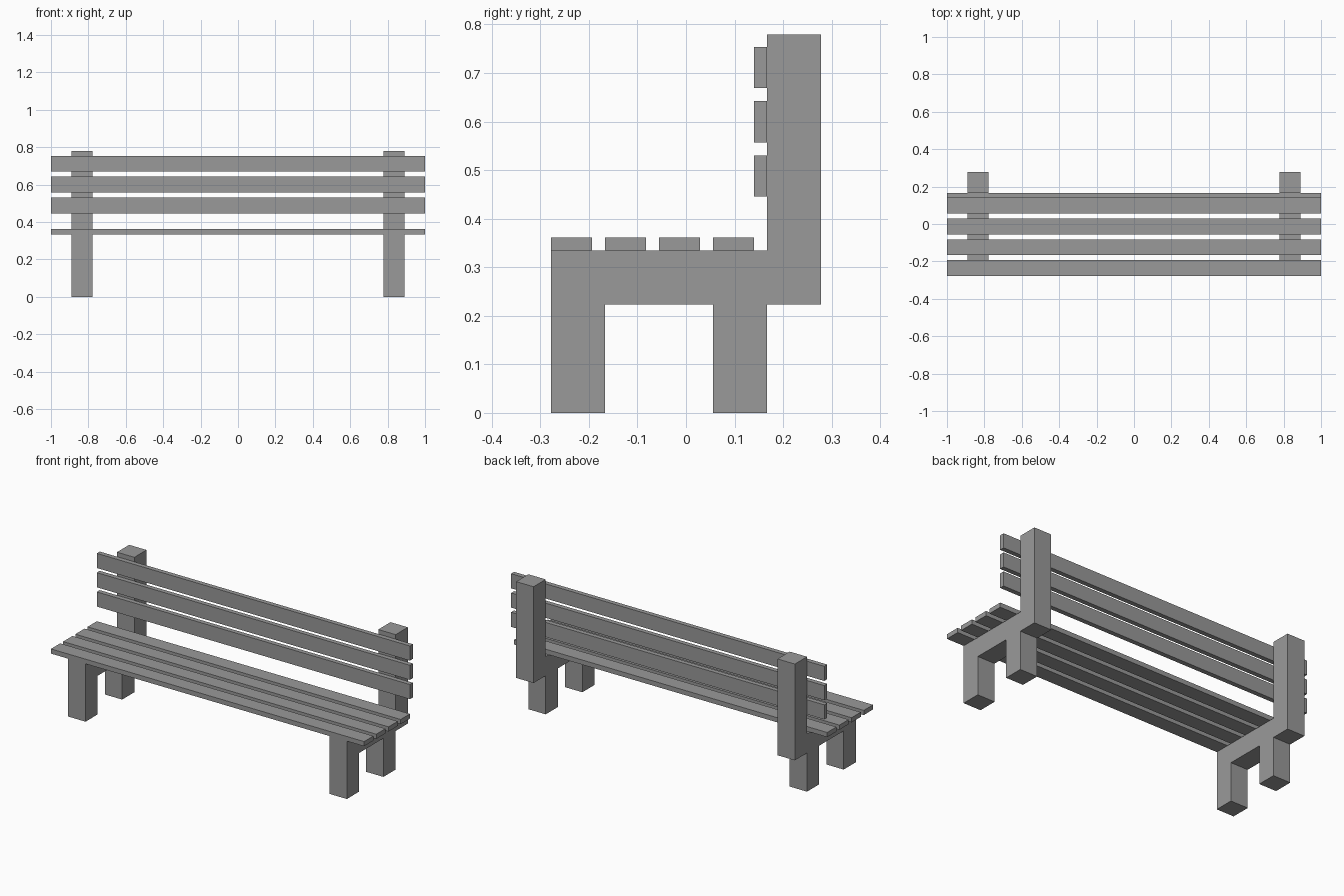
import bpy
import bmesh

cube = bpy.data.objects.get("Cube")
if cube:
    bpy.data.objects.remove(cube, do_unlink=True)

# Single grey finish
grey = bpy.data.materials.new("plain_grey")
grey.use_nodes = True
colour = (0.32, 0.32, 0.32, 1)
grey.diffuse_color = colour
grey.node_tree.nodes["Principled BSDF"].inputs["Base Color"].default_value = colour


def extrude_along_x(name, profile, x0, x1):
    """Solid made from a (y, z) outline swept from x0 to x1."""
    bm = bmesh.new()
    face = bm.faces.new([bm.verts.new((x0, y, z)) for y, z in profile])
    swept = bmesh.ops.extrude_face_region(bm, geom=[face])["geom"]
    verts = [v for v in swept if isinstance(v, bmesh.types.BMVert)]
    bmesh.ops.translate(bm, verts=verts, vec=(x1 - x0, 0, 0))
    bmesh.ops.recalc_face_normals(bm, faces=bm.faces)
    mesh = bpy.data.meshes.new(name)
    bm.to_mesh(mesh)
    bm.free()
    mesh.materials.append(grey)
    obj = bpy.data.objects.new(name, mesh)
    bpy.context.collection.objects.link(obj)
    return obj


def slat(name, y, z, depth, height):
    outline = [(y, z), (y + depth, z), (y + depth, z + height), (y, z + height)]
    return extrude_along_x(name, outline, -1, 1)


# End frames: two legs, seat rail and back post in one outline
front, back, seat_low, seat_top = -0.278, 0.278, 0.223, 0.334
post = 0.167
frame = [
    (front, 0), (-post, 0), (-post, seat_low), (0.056, seat_low),
    (0.056, 0), (post, 0), (post, seat_low), (back, seat_low),
    (back, 0.779), (post, 0.779), (post, seat_top), (front, seat_top),
]
extrude_along_x("left_frame", frame, 0.779, 0.89)
extrude_along_x("right_frame", frame, -0.89, -0.779)

# Seat and back slats at an even pitch
pitch, width, thick = 0.1113, 0.0845, 0.027
for i in range(4):
    slat(f"seat_slat_{i + 1}", front + i * pitch, seat_top, width, thick)
for i in range(3):
    slat(f"back_slat_{i + 1}", post - thick, 0.446 + i * pitch, thick, width)
